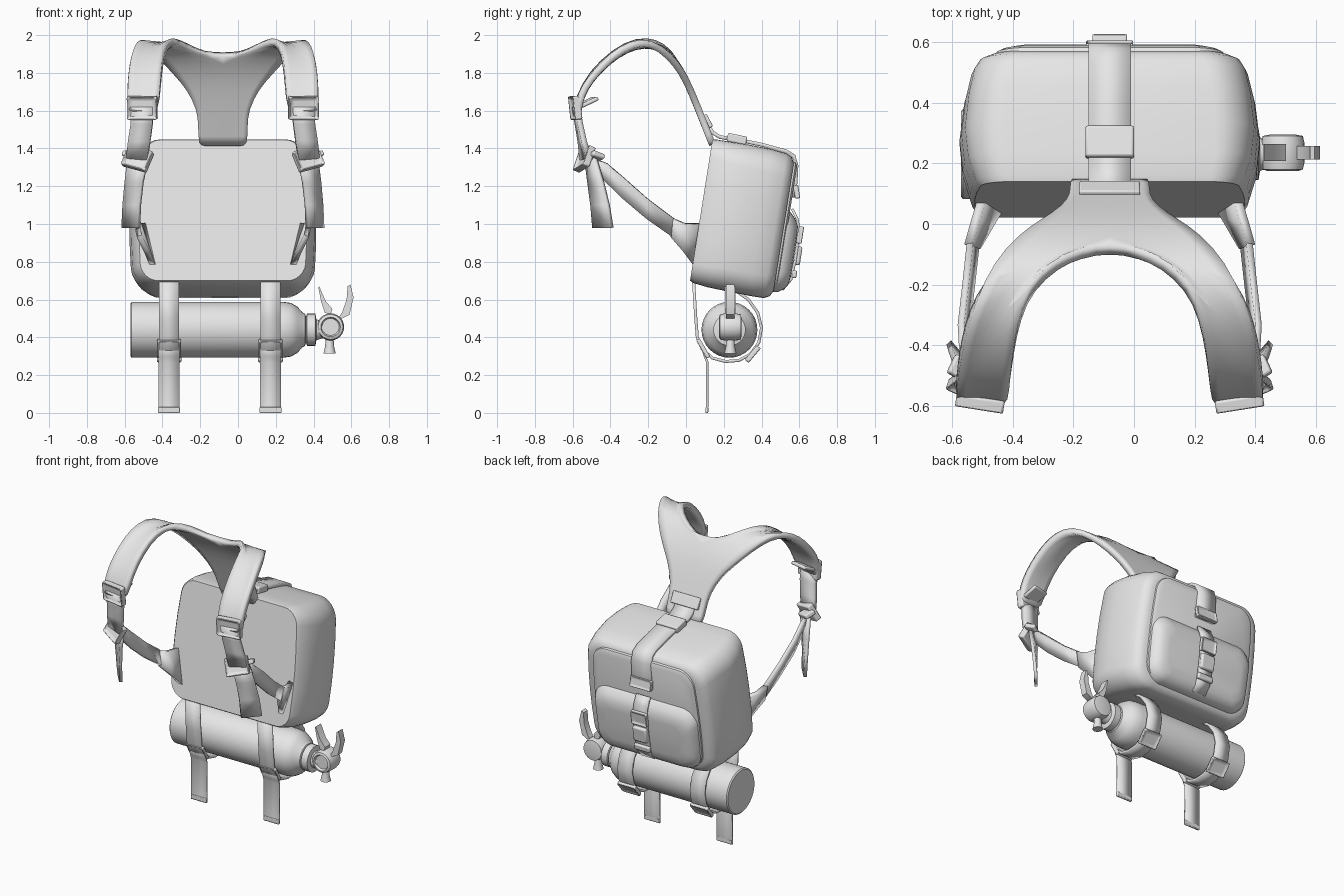
import bpy, bmesh, math
from mathutils import Vector, Matrix, Euler

if "Cube" in bpy.data.objects:
    bpy.data.objects.remove(bpy.data.objects["Cube"])

CX = -0.08                                   # symmetry plane of the pack
grey = bpy.data.materials.new("plain grey")
grey.diffuse_color = (0.8, 0.8, 0.8, 1)
grey.use_nodes = True
grey.node_tree.nodes["Principled BSDF"].inputs["Base Color"].default_value = grey.diffuse_color
PACK = Matrix.Translation((CX, 0.02, 0.69)) @ Matrix.Rotation(math.radians(-9), 4, 'X')


def finish(name, bm, matrix=None, angle=35, thick=0, subd=0, bevel=0):
    bmesh.ops.recalc_face_normals(bm, faces=bm.faces[:])
    me = bpy.data.meshes.new(name)
    bm.to_mesh(me)
    bm.free()
    me.materials.append(grey)
    ob = bpy.data.objects.new(name, me)
    bpy.context.collection.objects.link(ob)
    if matrix is not None:
        ob.matrix_world = matrix
    if subd:
        m = ob.modifiers.new("Subdivide", 'SUBSURF')
        m.levels = m.render_levels = subd
    if thick:
        m = ob.modifiers.new("Thickness", 'SOLIDIFY')
        m.thickness, m.offset = thick, 0
    if bevel:
        m = ob.modifiers.new("Bevel", 'BEVEL')
        m.width, m.segments = bevel, 2
    bpy.ops.object.select_all(action='DESELECT')
    ob.select_set(True)
    bpy.context.view_layer.objects.active = ob
    bpy.ops.object.shade_smooth_by_angle(angle=math.radians(angle))
    return ob


def loft(name, rings, matrix=None, angle=35):
    bm = bmesh.new()
    vs = [[bm.verts.new(p) for p in r] for r in rings]
    n = len(vs[0])
    for a, b in zip(vs, vs[1:]):
        for i in range(n):
            bm.faces.new((a[i], a[(i + 1) % n], b[(i + 1) % n], b[i]))
    bm.faces.new(vs[0])
    bm.faces.new(vs[-1])
    return finish(name, bm, matrix, angle)


def ribbon(name, rows, thick, subd=0, mirror=False, matrix=None):
    """Strip through rows of points, given a thickness."""
    bm = bmesh.new()
    for s in ((1, -1) if mirror else (1,)):
        vs = [[bm.verts.new((CX + s * p[0], p[1], p[2]) if mirror else p) for p in r] for r in rows]
        for a, b in zip(vs, vs[1:]):
            for i in range(len(a) - 1):
                bm.faces.new((a[i], a[i + 1], b[i + 1], b[i]))
    bmesh.ops.remove_doubles(bm, verts=bm.verts[:], dist=0.0005)
    return finish(name, bm, matrix, 40, thick, subd)


def yz_strap(name, x, half, path, thick, matrix=None):
    return ribbon(name, [((x - half, y, z), (x + half, y, z)) for y, z in path], thick, matrix=matrix)


def block(name, loc, size, rot=(0, 0, 0), recess=0.0, bevel=0.008, parent=Matrix()):
    """Bevelled box; recess sinks an inset panel in its -y face (buckle frame)."""
    bm = bmesh.new()
    bmesh.ops.create_cube(bm, size=1)
    bmesh.ops.scale(bm, vec=size, verts=bm.verts[:])
    if recess:
        bm.normal_update()
        f = min(bm.faces, key=lambda q: q.normal.y)
        bmesh.ops.inset_region(bm, faces=[f], thickness=0.2 * min(size[0], size[2]))
        bmesh.ops.translate(bm, vec=(0, recess, 0), verts=f.verts[:])
    m = parent @ Matrix.LocRotScale(Vector(loc), Euler([math.radians(a) for a in rot]), None)
    return finish(name, bm, m, 35, bevel=bevel)


def rounded(v, hw, u0, u1, r, bow=0.07):
    """Rounded rectangle in the pack's own frame, sides slightly bowed."""
    def bowed(x, z):
        return (x * (1 - bow * ((z - 0.32) / 0.45) ** 2), v, z)
    out = []
    for cx, cz, a0 in ((hw - r, u1 - r, 0), (-hw + r, u1 - r, 90), (-hw + r, u0 + r, 180), (hw - r, u0 + r, 270)):
        for k in range(7):
            a = math.radians(a0 + 15 * k)
            out.append(bowed(cx + r * math.cos(a), cz + r * math.sin(a)))
        # extra points on the two upright sides let them bow
        if a0 in (90, 270):
            lo, hi = u0 + r, u1 - r
            for t in (0.25, 0.5, 0.75):
                z = hi + (lo - hi) * t if a0 == 90 else lo + (hi - lo) * t
                out.append(bowed(-hw if a0 == 90 else hw, z))
    return out


def lathe(name, prof, axis_matrix, n=32):
    rings = [[(r * math.cos(2 * math.pi * i / n), r * math.sin(2 * math.pi * i / n), h) for i in range(n)]
             for h, r in prof]
    return loft(name, rings, axis_matrix)


# Pack body, back panel and pocket
loft("pack_body", [rounded(*s) for s in (
    (0, 0.445, 0.01, 0.765, 0.09), (0.02, 0.46, 0, 0.77, 0.1), (0.1, 0.485, -0.01, 0.77, 0.11),
    (0.2, 0.495, -0.015, 0.77, 0.12), (0.32, 0.48, -0.02, 0.765, 0.12), (0.4, 0.46, -0.02, 0.755, 0.12),
    (0.43, 0.44, -0.005, 0.74, 0.12), (0.445, 0.405, 0.025, 0.71, 0.1))], PACK)
loft("back_panel", [rounded(*s) for s in (
    (0.43, 0.39, 0.03, 0.72, 0.1), (0.455, 0.385, 0.03, 0.715, 0.1), (0.465, 0.365, 0.05, 0.695, 0.09))], PACK)
loft("back_pocket", [rounded(*s) for s in (
    (0.44, 0.38, 0.02, 0.47, 0.1), (0.47, 0.375, 0.025, 0.45, 0.1), (0.5, 0.355, 0.045, 0.42, 0.09),
    (0.518, 0.325, 0.075, 0.385, 0.08), (0.524, 0.28, 0.12, 0.34, 0.06))], PACK, 45)

# Pocket strap with its clip
yz_strap("pocket_strap", 0, 0.05, [(0.475, 0.47), (0.51, 0.42), (0.53, 0.36), (0.533, 0.2), (0.527, 0.1), (0.49, 0.04)],
         0.014, PACK)
block("pocket_clip_upper", (0, 0.54, 0.34), (0.115, 0.03, 0.09), (0, 0, 180), 0.012, 0.006, PACK)
block("pocket_clip_lower", (0, 0.543, 0.23), (0.1, 0.035, 0.1), (0, 0, 180), 0, 0.01, PACK)
block("pocket_clip_end", (0, 0.54, 0.13), (0.115, 0.025, 0.04), (0, 0, 180), 0, 0.008, PACK)

# Strap over the top of the pack
yz_strap("top_strap", CX, 0.07, [(0.1, 1.55), (0.14, 1.485), (0.18, 1.46), (0.28, 1.445), (0.4, 1.42), (0.53, 1.385),
                                 (0.57, 1.36), (0.585, 1.31), (0.58, 1.22), (0.57, 1.14)], 0.02)
block("top_strap_buckle", (CX, 0.27, 1.45), (0.16, 0.105, 0.045), (-12, 0, 0))
block("yoke_plate", (CX, 0.115, 1.545), (0.2, 0.025, 0.075), (28, 0, 0), 0, 0.006)
block("top_strap_clip", (CX, 0.588, 1.17), (0.155, 0.03, 0.07), (-9, 0, 180), 0.01, 0.008)

# Shoulder yoke: inner edge and outer edge of each row
yoke = ((0, .14, 1.42, .13, .14, 1.42), (0, .1, 1.52, .13, .1, 1.52), (0, .06, 1.62, .135, .065, 1.61),
        (0, .015, 1.73, .19, .02, 1.72), (0, -.03, 1.82, .26, -.02, 1.8), (0, -.085, 1.895, .34, -.085, 1.89),
        (.09, -.09, 1.905, .415, -.19, 1.965), (.18, -.13, 1.95, .46, -.29, 1.955),
        (.26, -.21, 1.978, .485, -.39, 1.895), (.3, -.32, 1.95, .5, -.48, 1.8),
        (.32, -.44, 1.86, .505, -.54, 1.72), (.33, -.54, 1.74, .505, -.565, 1.65), (.34, -.585, 1.6, .505, -.57, 1.59))
rows = [[tuple(Vector(r[:3]).lerp(Vector(r[3:]), t)) for t in (0, 0.33, 0.67, 1)] for r in yoke]
ribbon("shoulder_yoke", rows, 0.036, 1, True)

for s, side in ((-1, "left"), (1, "right")):
    def P(x, y, z):
        return (CX + s * x, y, z)
    # Front webbing, its two buckles and the loose tail
    ribbon("front_webbing_" + side, [(P(.37, -.59, 1.62), P(.485, -.575, 1.62)), (P(.372, -.575, 1.53), P(.487, -.56, 1.53)),
           (P(.385, -.56, 1.44), P(.5, -.54, 1.44)), (P(.4, -.55, 1.34), P(.51, -.51, 1.34))], 0.03)
    block("upper_buckle_" + side, P(.427, -.588, 1.615), (.16, .045, .125), (6, 0, s * 9), 0.018)
    block("buckle_tab_" + side, P(.425, -.52, 1.645), (.12, .1, .022), (25, 0, s * 12))
    block("lower_buckle_" + side, P(.452, -.54, 1.345), (.145, .045, .115), (-25, -s * 14, s * 24), 0.018)
    block("lower_buckle_tab_" + side, P(.475, -.485, 1.355), (.11, .07, .03), (-20, -s * 14, s * 30))
    ribbon("strap_tail_" + side, [(P(.4, -.53, 1.34), P(.5, -.48, 1.35)), (P(.425, -.515, 1.22), P(.515, -.44, 1.22)),
           (P(.44, -.5, 1.1), P(.525, -.41, 1.1)), (P(.445, -.49, 0.98), P(.53, -.39, 0.98))], 0.02)
    # Lower webbing running back to the pack
    ribbon("side_webbing_" + side, [(P(.47, -.5, 1.35), P(.46, -.47, 1.27)), (P(.485, -.42, 1.32), P(.47, -.42, 1.22)),
           (P(.49, -.33, 1.245), P(.47, -.34, 1.14)), (P(.475, -.2, 1.13), P(.455, -.21, 1.03)),
           (P(.46, -.06, 1.025), P(.44, -.075, .935))], 0.022)
    ribbon("side_anchor_" + side, [(P(.465, -.07, 1.03), P(.44, -.08, .93)), (P(.445, 0, 1.0), P(.405, -.02, .86)),
           (P(.42, .085, 1.0), P(.37, .04, .78))], 0.03)

# Gas bottle lying under the pack
AX = Matrix.Translation((0, 0.23, 0.44)) @ Matrix.Rotation(math.pi / 2, 4, 'Y')
lathe("bottle", [(-.57, .14), (-.563, .148), (.24, .148), (.28, .142), (.315, .122), (.34, .093), (.355, .085),
                 (.36, .07), (.365, .085), (.41, .085), (.415, .055), (.45, .045)], AX)
lathe("valve_disc", [(-.06, .04), (-.055, .066), (-.03, .072), (.03, .072), (.055, .066), (.06, .052), (.045, .045)],
      Matrix.Translation((0.49, 0.235, 0.455)) @ Matrix.Rotation(math.pi / 2, 4, 'X'), 24)
lathe("nozzle", [(.315, .032), (.35, .024), (.41, .02)], Matrix.Translation((0.485, 0.235, 0)), 16)


def lever(name, outline, half):
    loft(name, [[(x, 0.235 + y, z) for x, z in outline] for y in (-half, half)])


lever("inner_lever", [(.46, .53), (.49, .52), (.5, .55), (.465, .59), (.43, .67), (.425, .665), (.44, .59)], 0.028)
lever("outer_lever", [(.53, .5), (.55, .5), (.59, .52), (.612, .61), (.595, .68), (.58, .67), (.575, .6), (.55, .53)], 0.022)

# Bottle straps with loose ends
for x, side in ((-.365, "left"), (.172, "right")):
    yz_strap("bottle_strap_" + side, x, 0.052, [
        (.04, .70), (.052, .5), (.06, .4), (.085, .34), (.14, .29), (.21, .272), (.28, .278), (.34, .31), (.385, .37),
        (.4, .45), (.38, .53), (.33, .6), (.26, .65), (.2, .69)], 0.016)
    yz_strap("strap_end_" + side, x, 0.056, [(.075, .38), (.1, .3), (.112, .27), (.112, .03), (.108, 0)], 0.012)
    block("front_strap_buckle_" + side, (x, .09, .34), (.125, .025, .11), (30, 0, 0), 0.008, 0.006)
    block("rear_strap_buckle_" + side, (x, .355, .31), (.13, .03, .1), (40, 0, 180), 0.01, 0.008)
    block("strap_end_fold_" + side, (x, .11, .015), (.116, .016, .03), (0, 0, 0), 0, 0.004)
